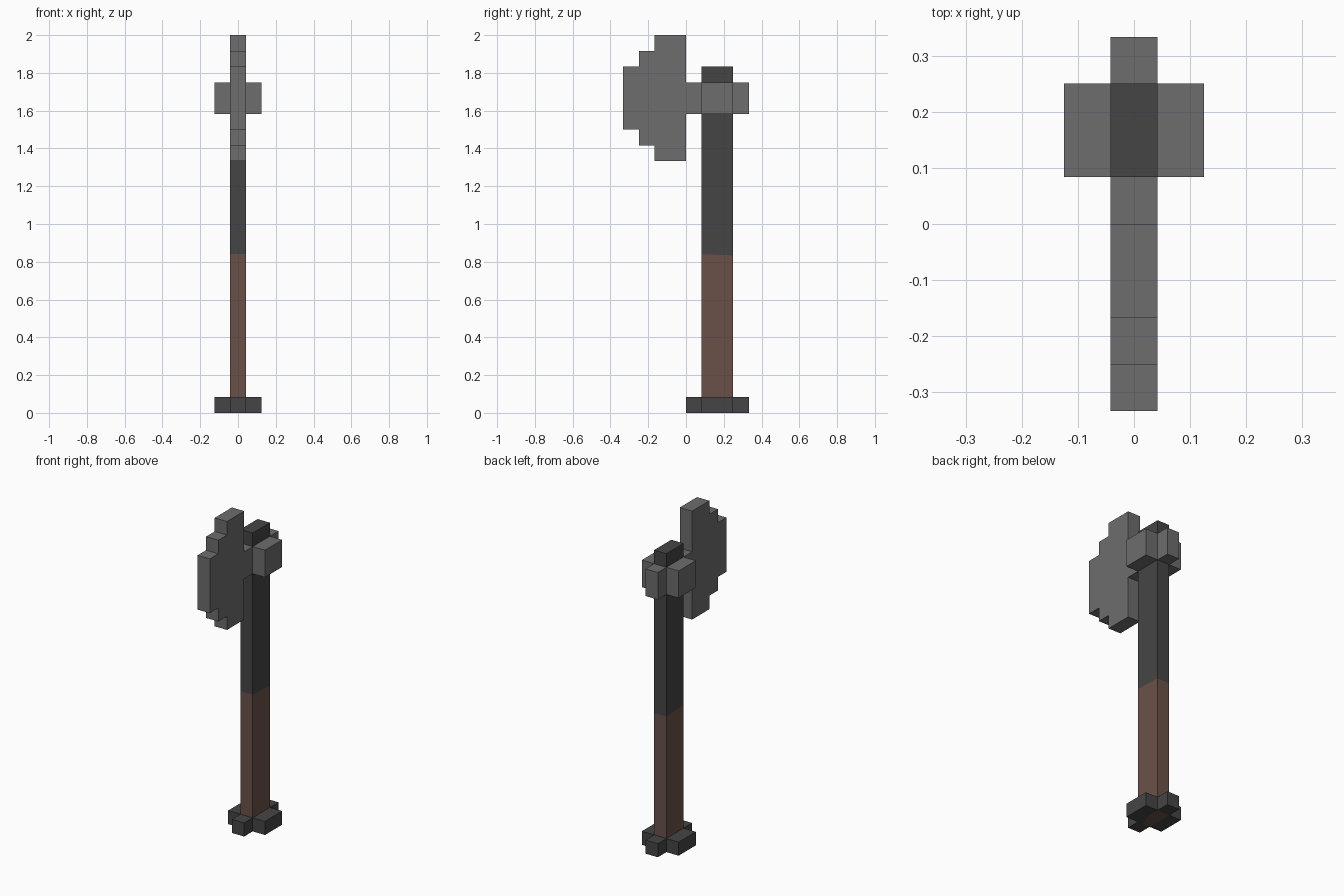
import bpy, bmesh

cube = bpy.data.objects.get("Cube")
if cube:
    bpy.data.objects.remove(cube, do_unlink=True)

U = 1 / 12  # one block of the grid the axe is built on


def material(name, rgb):
    """Flat colour given as sRGB bytes, stored as linear values."""
    lin = [((c / 255 + 0.055) / 1.055) ** 2.4 for c in rgb] + [1.0]
    m = bpy.data.materials.new(name)
    m.use_nodes = True
    m.diffuse_color = lin
    bsdf = m.node_tree.nodes["Principled BSDF"]
    bsdf.inputs["Base Color"].default_value = lin
    bsdf.inputs["Roughness"].default_value = 0.8
    return m


STEEL = material("steel grey", (109, 109, 109))
DARK = material("dark grey", (69, 69, 69))
LEATHER = material("brown leather", (107, 81, 73))


def slab(name, profile, x0, x1, mat):
    """Extrude a (y, z) profile in block units from x0 to x1."""
    bm = bmesh.new()
    face = bm.faces.new([bm.verts.new((x0 * U, y * U, z * U)) for y, z in profile])
    side = bmesh.ops.extrude_face_region(bm, geom=[face])["geom"]
    verts = [v for v in side if isinstance(v, bmesh.types.BMVert)]
    bmesh.ops.translate(bm, verts=verts, vec=((x1 - x0) * U, 0, 0))
    bmesh.ops.recalc_face_normals(bm, faces=bm.faces)
    mesh = bpy.data.meshes.new(name)
    bm.to_mesh(mesh)
    bm.free()
    mesh.materials.append(mat)
    ob = bpy.data.objects.new(name, mesh)
    bpy.context.collection.objects.link(ob)
    return ob


def rect(y0, y1, z0, z1):
    return [(y0, z0), (y1, z0), (y1, z1), (y0, z1)]


# Handle: leather grip below, dark shaft above, meeting at a slight slant
slab("grip", [(1, 0), (3, 0), (3, 10), (1, 10.08)], -0.5, 0.5, LEATHER)
slab("shaft", [(1, 10.08), (3, 10), (3, 22), (1, 22)], -0.5, 0.5, DARK)

# Pommel: cross-shaped foot around the grip
slab("pommel_bar", rect(0, 4, 0, 1), -0.5, 0.5, DARK)
for name, s in (("left", 1), ("right", -1)):
    slab(f"pommel_{name}", rect(1, 3, 0, 1), 0.5 * s, 1.5 * s, DARK)
    # Collar lugs on either side of the shaft
    slab(f"collar_{name}", rect(1, 3, 19, 21), 0.5 * s, 1.5 * s, STEEL)

# Stepped blade with its neck, mirrored about its middle height
half = [(1, 21), (0, 21), (0, 24), (-2, 24), (-2, 23), (-3, 23), (-3, 22), (-4, 22)]
blade = half + [(y, 40 - z) for y, z in reversed(half)]
slab("blade", blade, -0.5, 0.5, STEEL)

# Collar front and back strips
slab("collar_back", rect(3, 4, 19, 21), -0.5, 0.5, STEEL)
